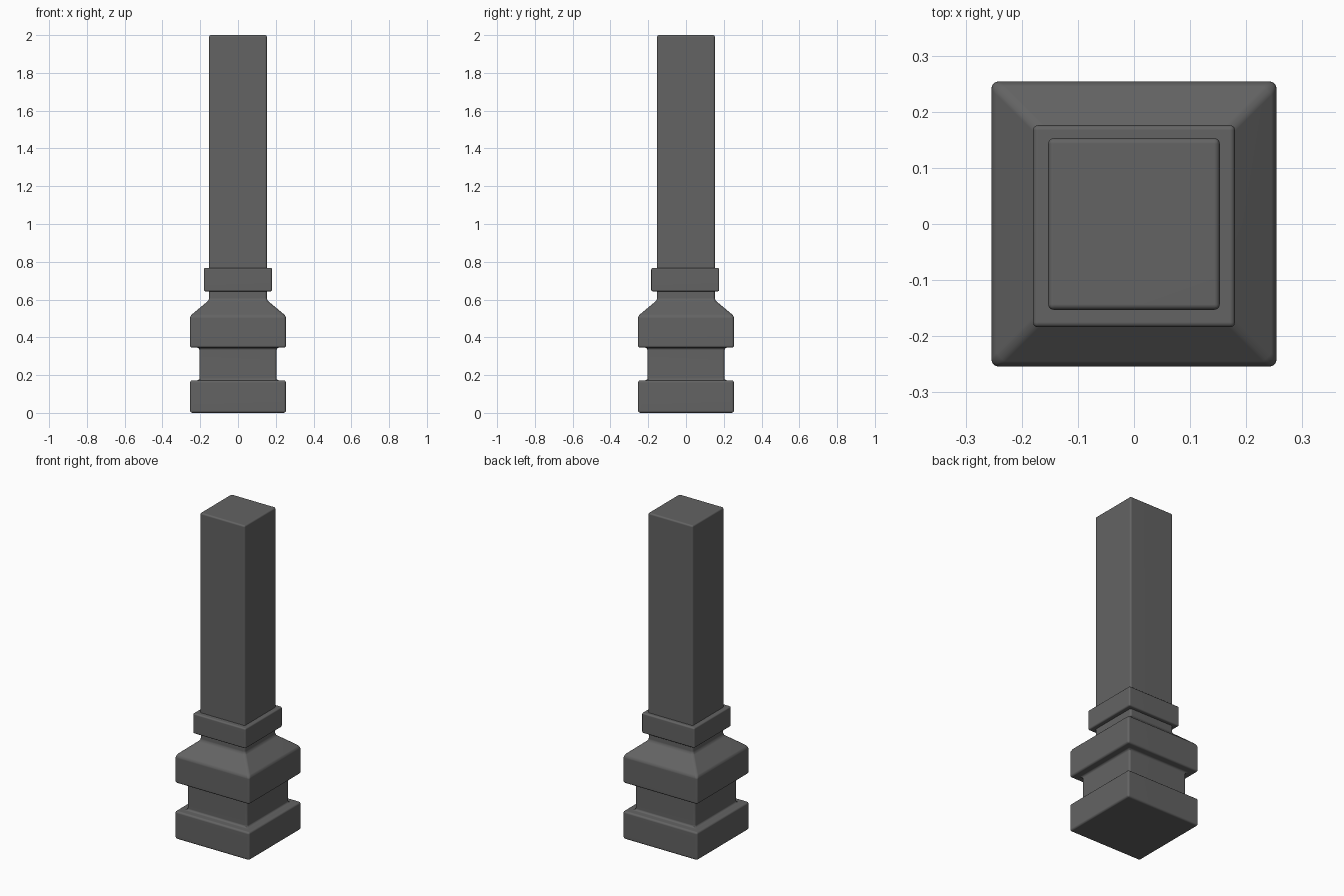
import bpy, bmesh, math

if "Cube" in bpy.data.objects:
    bpy.data.objects.remove(bpy.data.objects["Cube"])

stone = bpy.data.materials.new("dark grey stone")
stone.diffuse_color = (0.125, 0.125, 0.125, 1)
stone.use_nodes = True
stone.node_tree.nodes["Principled BSDF"].inputs["Base Color"].default_value = stone.diffuse_color


def square_loft(name, profile, bevel, y=0.0):
    """Stack square rings given as (half width, height), then round the edges."""
    bm = bmesh.new()
    rings = [[bm.verts.new((sx * h, sy * h + y, z))
              for sx, sy in ((-1, -1), (1, -1), (1, 1), (-1, 1))]
             for h, z in profile]
    for low, high in zip(rings, rings[1:]):
        for i in range(4):
            j = (i + 1) % 4
            bm.faces.new((low[i], low[j], high[j], high[i]))
    bm.faces.new(rings[0][::-1])
    bm.faces.new(rings[-1])
    mesh = bpy.data.meshes.new(name)
    bm.to_mesh(mesh)
    bm.free()
    mesh.materials.append(stone)
    obj = bpy.data.objects.new(name, mesh)
    bpy.context.collection.objects.link(obj)
    bpy.context.view_layer.objects.active = obj
    obj.select_set(True)
    mod = obj.modifiers.new("rounded edges", "BEVEL")
    mod.width = bevel
    mod.segments = 3
    mod.limit_method = "ANGLE"
    mod.angle_limit = math.radians(30)
    bpy.ops.object.modifier_apply(modifier=mod.name)
    bpy.ops.object.shade_smooth_by_angle(angle=math.radians(35))
    weighted = obj.modifiers.new("flat face normals", "WEIGHTED_NORMAL")
    weighted.keep_sharp = True
    obj.select_set(False)
    return obj


# Plinth, recessed waist, wide block with sloping shoulder, and neck
square_loft("pedestal", [
    (0.254, 0.0), (0.254, 0.172),
    (0.204, 0.172), (0.204, 0.345),
    (0.254, 0.345), (0.254, 0.513),
    (0.153, 0.597), (0.153, 0.70)], 0.012)

# Collar band, seated slightly forward
square_loft("collar", [(0.18, 0.643), (0.18, 0.768)], 0.009, y=-0.004)

# Tall square shaft
square_loft("shaft", [(0.153, 0.69), (0.153, 2.0)], 0.01)
